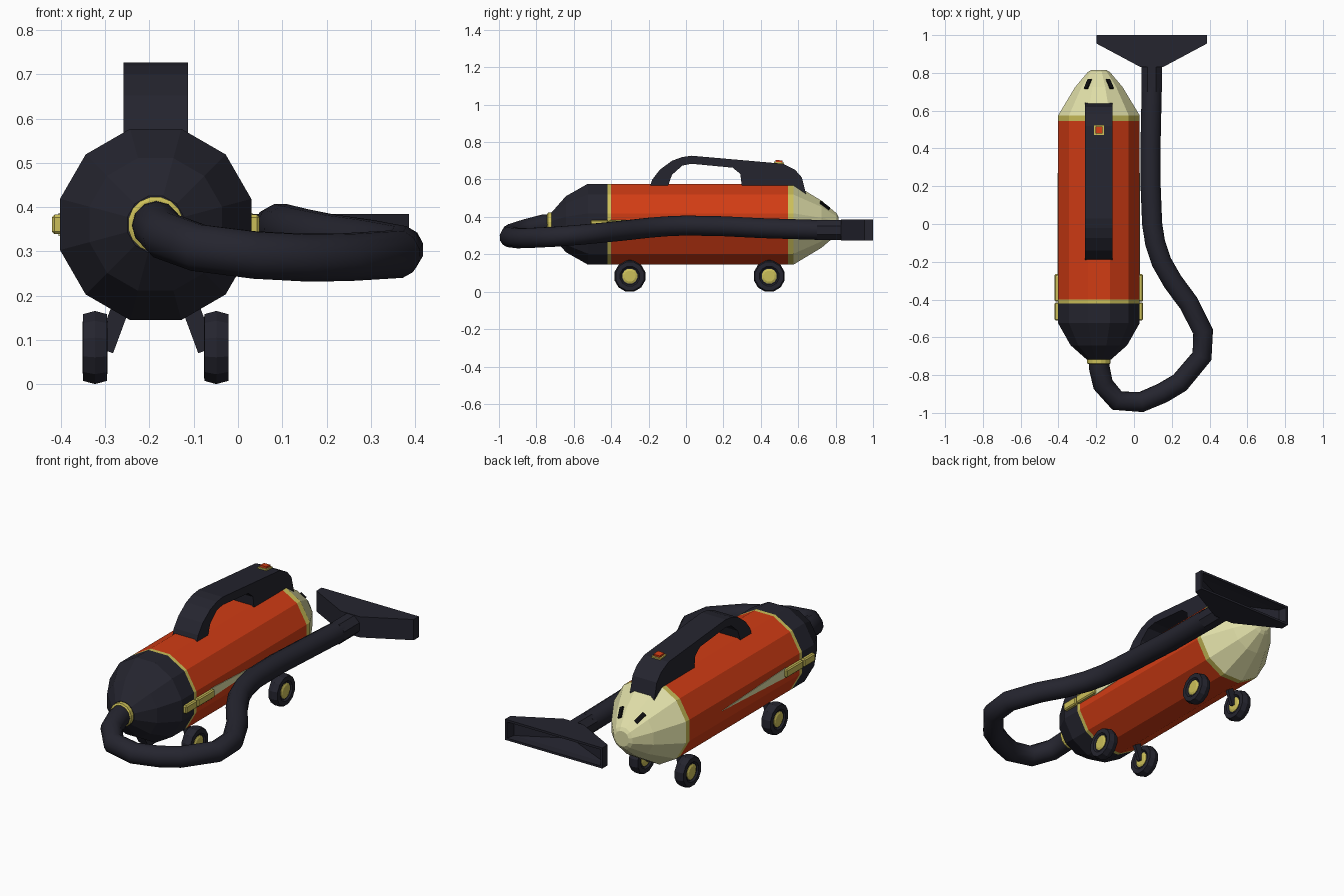
import bpy, bmesh, math
from mathutils import Vector, Matrix

if "Cube" in bpy.data.objects:
    bpy.data.objects.remove(bpy.data.objects["Cube"])

CX, CZ, R = -0.186, 0.361, 0.2236   # body axis and radius


def material(name, rgb):
    m = bpy.data.materials.new(name)
    m.diffuse_color = (*rgb, 1)
    m.use_nodes = True
    m.node_tree.nodes["Principled BSDF"].inputs["Base Color"].default_value = m.diffuse_color
    return m


RED = material("red enamel", (0.64, 0.045, 0.007))
DARK = material("dark plastic", (0.018, 0.018, 0.028))
CREAM = material("cream", (0.74, 0.73, 0.39))
GOLD = material("gold", (0.60, 0.52, 0.10))
BLACK = material("black slots", (0.004, 0.004, 0.005))


def finish(bm, name, mat):
    bmesh.ops.recalc_face_normals(bm, faces=bm.faces)
    me = bpy.data.meshes.new(name)
    bm.to_mesh(me)
    bm.free()
    me.materials.append(mat)
    ob = bpy.data.objects.new(name, me)
    bpy.context.collection.objects.link(ob)
    return ob


def lathe(name, profile, mat, centre, axis="y", sides=12):
    """Turn (position, radius) pairs about an axis through centre, with flat caps."""
    bm = bmesh.new()
    rings = []
    for p, r in profile:
        ring = []
        for i in range(sides):
            a = 2 * math.pi * (i + 0.5) / sides
            c, s = r * math.cos(a), r * math.sin(a)
            co = Vector((c, p, s)) if axis == "y" else Vector((p, c, s))
            ring.append(bm.verts.new(co + Vector(centre)))
        rings.append(ring)
    for a, b in zip(rings, rings[1:]):
        for i in range(sides):
            j = (i + 1) % sides
            bm.faces.new((a[i], a[j], b[j], b[i]))
    bm.faces.new(rings[0])
    bm.faces.new(rings[-1])
    return finish(bm, name, mat)


def prism(name, outline, mat, x0, x1):
    """Side outline in (y, z) pushed from x0 to x1."""
    bm = bmesh.new()
    a = [bm.verts.new((x0, y, z)) for y, z in outline]
    f = bm.faces.new(a)
    ext = bmesh.ops.extrude_face_region(bm, geom=[f])["geom"]
    bmesh.ops.translate(bm, vec=(x1 - x0, 0, 0),
                        verts=[v for v in ext if isinstance(v, bmesh.types.BMVert)])
    return finish(bm, name, mat)


def box(name, size, centre, mat, rot=Matrix.Identity(4), bevel=0):
    bm = bmesh.new()
    bmesh.ops.create_cube(bm, size=1, matrix=Matrix.Translation(centre) @ rot @ Matrix.Diagonal((*size, 1)))
    if bevel:
        bmesh.ops.bevel(bm, geom=bm.edges[:], offset=bevel, segments=1, affect="EDGES")
    return finish(bm, name, mat)


# body sections along y
AX = (CX, 0, CZ)
lathe("front_dome", [(-0.718, 0.066), (-0.642, 0.155), (-0.525, R), (-0.42, R)], DARK, AX)
lathe("front_band", [(-0.42, R), (-0.40, R)], GOLD, AX)
lathe("body_tube", [(-0.40, R), (0.545, R)], RED, AX)
lathe("rear_band", [(0.545, R), (0.575, R)], GOLD, AX)
lathe("rear_cap", [(0.575, R), (0.725, 0.13), (0.805, 0.06), (0.815, 0.042)], CREAM, AX)
lathe("hose_collar", [(-0.742, 0.056), (-0.738, 0.063), (-0.70, 0.063)], GOLD, AX, sides=16)

# carrying handle
handle = [(-0.195, 0.555), (-0.18, 0.60), (-0.14, 0.652), (-0.075, 0.70), (-0.02, 0.72),
          (0.03, 0.727), (0.52, 0.684), (0.583, 0.652), (0.62, 0.61), (0.645, 0.51),
          (0.56, 0.55), (0.30, 0.555), (0.29, 0.63), (0.25, 0.663), (0.03, 0.684),
          (-0.02, 0.674), (-0.075, 0.625), (-0.10, 0.555)]
prism("handle", handle, DARK, CX - 0.073, CX + 0.073)
tilt = Matrix.Rotation(-0.088, 4, "X")
box("switch_frame", (0.054, 0.054, 0.012), (CX, 0.497, 0.687), GOLD, tilt)
box("switch_button", (0.038, 0.038, 0.03), (CX, 0.497, 0.688), RED, tilt)

for s, side in ((-1, "left"), (1, "right")):
    # latch in two pieces, with the tapered trim behind it
    xs = CX + s * 0.222
    box(f"{side}_latch_front", (0.025, 0.095, 0.044), (xs, -0.463, CZ), GOLD, bevel=0.006)
    box(f"{side}_latch_rear", (0.025, 0.145, 0.044), (xs, -0.338, CZ), GOLD, bevel=0.006)
    prism(f"{side}_trim", [(-0.28, 0.335), (-0.28, 0.387), (0.27, CZ)], CREAM,
          CX + s * 0.213, CX + s * 0.219)

    # slot on the rear cap, laid on its facet
    phi = math.radians(40)
    n = Vector((s * 0.5 * math.cos(phi), math.sin(phi), 0.866 * math.cos(phi)))
    t = Vector((-s * 0.5 * math.sin(phi), math.cos(phi), -0.866 * math.sin(phi)))
    rot = Matrix((t.cross(n), t, n)).transposed().to_4x4()
    box(f"{side}_vent", (0.022, 0.062, 0.009),
        (CX + s * 0.058, 0.742, CZ + 0.1), BLACK, rot)

    # wheels, hubs and struts
    for y, end in ((-0.30, "front"), (0.445, "rear")):
        c = (CX + s * 0.137, y, 0.083)
        lathe(f"{end}_{side}_wheel",
              [(-0.020, 0.046), (-0.028, 0.054), (-0.027, 0.078), (0, 0.0855),
               (0.027, 0.078), (0.028, 0.054), (0.020, 0.046)], DARK, c, "x")
        lathe(f"{end}_{side}_hub", [(-0.027, 0.03), (-0.022, 0.041), (0.022, 0.041), (0.027, 0.03)],
              GOLD, c, "x")
        top, low = Vector((CX + s * 0.075, y, 0.185)), Vector((CX + s * 0.115, y, 0.077))
        d = top - low
        box(f"{end}_{side}_strut", (0.018, 0.04, d.length), (top + low) / 2, DARK,
            d.to_track_quat("Z", "Y").to_matrix().to_4x4())

# hose
path = [(-0.186, -0.70, 0.361), (-0.184, -0.76, 0.358), (-0.164, -0.85, 0.335),
        (-0.09, -0.935, 0.308), (0.037, -0.943, 0.292), (0.15, -0.895, 0.286),
        (0.243, -0.84, 0.287), (0.36, -0.70, 0.294), (0.366, -0.57, 0.304),
        (0.29, -0.42, 0.318), (0.205, -0.305, 0.33), (0.145, -0.20, 0.342), (0.112, -0.10, 0.35),
        (0.096, 0.0, 0.354), (0.088, 0.2, 0.35), (0.087, 0.4, 0.34), (0.094, 0.72, 0.33)]
cu = bpy.data.curves.new("hose", "CURVE")
cu.dimensions = "3D"
cu.bevel_depth = 0.055
cu.bevel_resolution = 4
cu.use_fill_caps = True
sp = cu.splines.new("POLY")
sp.points.add(len(path) - 1)
for p, co in zip(sp.points, path):
    p.co = (*co, 1)
cu.materials.append(DARK)
bpy.context.collection.objects.link(bpy.data.objects.new("hose", cu))

# floor nozzle: neck, flare and hollow mouth
NX, NZ, H = 0.094, 0.329, 0.056
lathe("nozzle_neck", [(0.70, 0.058), (0.84, 0.058)], DARK, (NX, 0, NZ), sides=8)
bm = bmesh.new()
loops = []
for y, w, h in ((0.83, 0.058, H), (0.955, 0.292, H), (1.0, 0.292, H),
                (1.0, 0.28, H - 0.012), (0.955, 0.27, H - 0.012), (0.87, 0.05, 0.03)):
    loops.append([bm.verts.new((NX + i * w, y, NZ + k * h))
                  for i, k in ((-1, -1), (1, -1), (1, 1), (-1, 1))])
for a, b in zip(loops, loops[1:]):
    for i in range(4):
        j = (i + 1) % 4
        bm.faces.new((a[i], a[j], b[j], b[i]))
bm.faces.new(loops[0])
bm.faces.new(loops[-1])
finish(bm, "floor_nozzle", DARK)
